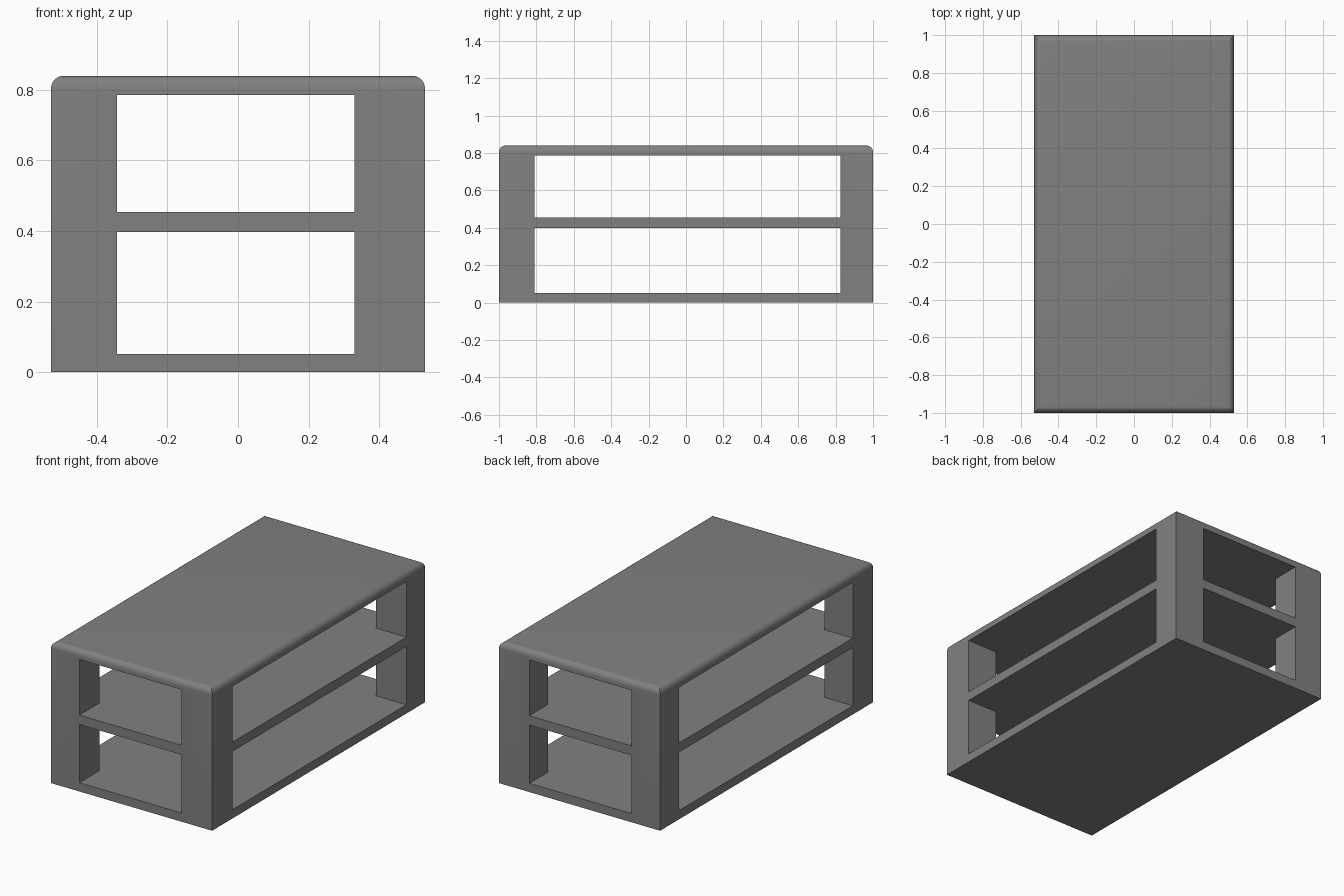
import bpy, bmesh, math

if "Cube" in bpy.data.objects:
    bpy.data.objects.remove(bpy.data.objects["Cube"])

grey = bpy.data.materials.new("mid grey")
grey.diffuse_color = (0.22, 0.22, 0.22, 1)
grey.use_nodes = True
grey.node_tree.nodes["Principled BSDF"].inputs["Base Color"].default_value = grey.diffuse_color

X, Y, H = 0.53, 1.0, 0.84            # half width, half length, height
X0, X1, Y0, Y1 = -0.343, 0.33, -0.81, 0.825   # inner faces of the posts


def prism(name, profile, z0, z1, round_top=0):
    """Extrude a plan outline from z0 to z1, optionally rounding the top rim."""
    bm = bmesh.new()
    base = bm.faces.new([bm.verts.new((x, y, z0)) for x, y in profile])
    new = bmesh.ops.extrude_face_region(bm, geom=[base], use_keep_orig=True)["geom"]
    for v in new:
        if isinstance(v, bmesh.types.BMVert):
            v.co.z = z1
    bmesh.ops.recalc_face_normals(bm, faces=bm.faces)
    if round_top:
        rim = [e for e in bm.edges if all(abs(v.co.z - z1) < 1e-5 for v in e.verts)]
        bmesh.ops.bevel(bm, geom=rim, offset=round_top, segments=6,
                        profile=0.5, affect='EDGES')
    me = bpy.data.meshes.new(name)
    bm.to_mesh(me)
    bm.free()
    me.materials.append(grey)
    ob = bpy.data.objects.new(name, me)
    bpy.context.collection.objects.link(ob)
    return ob


# Solid block with rounded top rim
table = prism("shelf_table", [(-X, -Y), (X, -Y), (X, Y), (-X, Y)], 0, H, 0.036)

# Cross-shaped voids leave four posts, a bottom board, a shelf and the top
cross = [(X0, -2), (X1, -2), (X1, Y0), (2, Y0), (2, Y1), (X1, Y1),
         (X1, 2), (X0, 2), (X0, Y1), (-2, Y1), (-2, Y0), (X0, Y0)]
bpy.context.view_layer.objects.active = table
for name, z0, z1 in (("lower_opening", 0.052, 0.398), ("upper_opening", 0.454, 0.785)):
    cutter = prism(name, cross, z0, z1)
    cutter.hide_render = True
    mod = table.modifiers.new(name, 'BOOLEAN')
    mod.operation, mod.solver, mod.object = 'DIFFERENCE', 'EXACT', cutter
    bpy.ops.object.modifier_apply(modifier=mod.name)
    bpy.data.objects.remove(cutter)

# Smooth the rounded rim, keep the other edges sharp
table.select_set(True)
bpy.ops.object.shade_smooth_by_angle(angle=math.radians(30))
